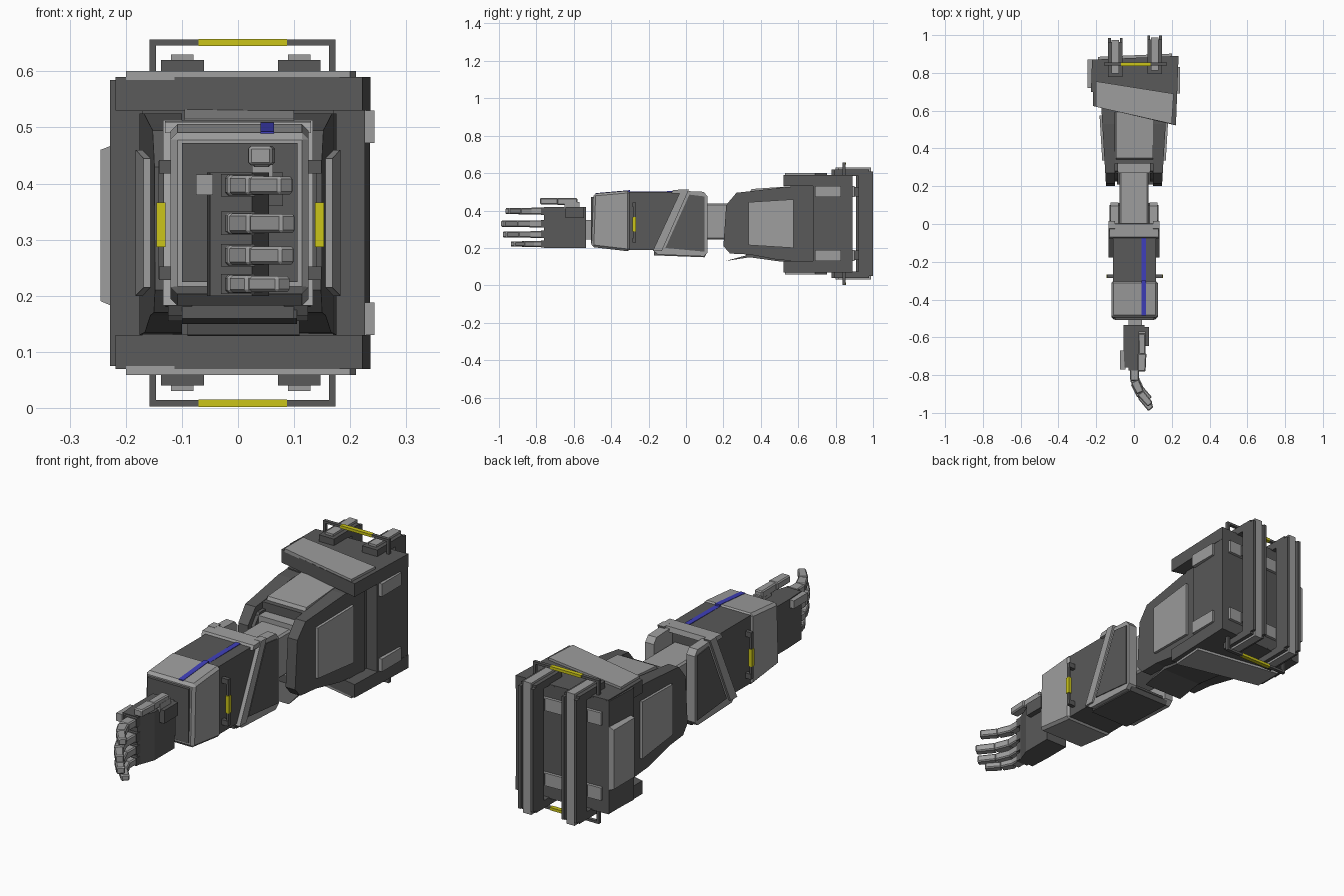
import bpy, bmesh, math
from mathutils import Vector

if "Cube" in bpy.data.objects:
    bpy.data.objects.remove(bpy.data.objects["Cube"])


def mat(name, r, g, b):
    m = bpy.data.materials.new(name)
    m.diffuse_color = (r, g, b, 1)
    m.use_nodes = True
    m.node_tree.nodes["Principled BSDF"].inputs["Base Color"].default_value = m.diffuse_color
    return m


DARK, LIGHT = mat("dark_grey", .1, .1, .1), mat("light_grey", .34, .34, .34)
YELLOW, BLUE = mat("yellow", .6, .56, .01), mat("blue", .05, .05, .5)


def prism(name, pts, axis, lo, hi, m=DARK, warp=None, bevel=0):
    """Extrude a 2D outline along an axis (x: y,z  y: x,z  z: x,y)."""
    bm = bmesh.new()

    def place(p, d):
        v = list(p)
        v.insert("xyz".index(axis), d)
        return warp(*v) if warp else v
    a = [bm.verts.new(place(p, lo)) for p in pts]
    b = [bm.verts.new(place(p, hi)) for p in pts]
    bm.faces.new(a)
    bm.faces.new(b[::-1])
    for i in range(len(pts)):
        j = (i + 1) % len(pts)
        bm.faces.new((a[j], a[i], b[i], b[j]))
    bmesh.ops.recalc_face_normals(bm, faces=bm.faces)
    me = bpy.data.meshes.new(name)
    bm.to_mesh(me)
    bm.free()
    ob = bpy.data.objects.new(name, me)
    bpy.context.collection.objects.link(ob)
    me.materials.append(m)
    if bevel:
        mod = ob.modifiers.new("bevel", 'BEVEL')
        mod.width, mod.segments = bevel, 1
    return ob


def box(name, x0, x1, y0, y1, z0, z1, m=DARK, **kw):
    return prism(name, [(x0, y0), (x1, y0), (x1, y1), (x0, y1)], 'z', z0, z1, m, **kw)


ZC = .33  # mirror height of the shoulder

# Shoulder block with slanted flanges above and below
prism("shoulder_body", [(-.228, .7), (.226, .68), (.235, .89), (-.222, .87)], 'z', .075, .585)
prism("shoulder_core", [(-.17, .6), (.17, .56), (.17, .72), (-.17, .72)], 'z', .13, .53)
for tag, s in (("top", 1), ("bottom", -1)):
    def zz(h, s=s):
        return ZC + s * h
    prism(tag + "_flange", [(-.218, .625), (.222, .522), (.236, .89), (-.218, .87)],
          'z', zz(.2), zz(.26))
    prism(tag + "_plate", [(-.2, .62), (.2, .53), (.21, .69), (-.2, .755)],
          'z', zz(.255), zz(.271), LIGHT)
    # light pads on the side and the back
    z0, z1 = sorted((zz(.142), zz(.2)))
    box(tag + "_side_pad", .22, .243, .69, .83, z0, z1, LIGHT)
    prism(tag + "_back_pad", [(-.19, .8), (.2, .8), (.2, .902), (-.19, .885)], 'z', z0, z1, LIGHT)
    # carrying handle with yellow grip
    for x in (-.152, .168):
        z0, z1 = sorted((zz(.23), zz(.326)))
        box(tag + "_handle_leg", x - .006, x + .006, .838, .854, z0, z1)
    z0, z1 = sorted((zz(.316), zz(.327)))
    box(tag + "_handle_bar", -.158, .174, .838, .854, z0, z1)
    box(tag + "_handle_grip", -.07, .087, .836, .856, z0 - .0008, z1 + .0008, YELLOW)
prism("left_side_panel", [(.72, .18), (.87, .18), (.87, .47), (.72, .47)], 'x', -.245, -.22, LIGHT,
      warp=lambda x, y, z: (x, y, ZC + (z - ZC) * (.93 if x < -.23 else 1)))

# Back rails: dark C-shaped channels with light inserts
for x, d in ((-.099, -.012), (.109, .003)):
    def c_rail(y0, yi, yo, h, hi):
        return [(y0 + d, ZC + h), (yo + d, ZC + h), (yo + d, ZC - h), (y0 + d, ZC - h),
                (y0 + d, ZC - hi), (yi + d, ZC - hi), (yi + d, ZC + hi), (y0 + d, ZC + hi)]
    prism("back_rail", c_rail(.79, .92, .975, .29, .255), 'x', x - .038, x + .038)
    prism("rail_insert", c_rail(.81, .94, .985, .3, .27), 'x', x - .02, x + .02, LIGHT)
    for sx in (-1, 1):
        box("rail_rim", x + sx * .031 - .007, x + sx * .031 + .007, .96 + d, .996 + d, .05, .61)
    for z in (.16, .5):
        box("rail_bracket", x - .025, x + .025, .86, .94, z - .025, z + .025)

# Upper arm: middle block and chamfered side slabs that widen to the back
box("upper_arm_core", -.105, .105, .32, .7, .16, .5)
slab = [(.2, .21), (.215, .43), (.27, .495), (.36, .505), (.53, .525), (.66, .525),
        (.66, .13), (.5, .135), (.34, .165), (.235, .17)]
panel = [(.335, .215), (.335, .445), (.575, .46), (.575, .2)]
for s, side in ((-1, "left"), (1, "right")):
    def widen(x, y, z, s=s):
        return (s * (x + (y - .2) * .06 if x > .12 else x), y, z)
    prism(side + "_upper_arm_slab", slab, 'x', .1, .148, DARK, widen)
    prism(side + "_upper_arm_panel", panel, 'x', .14, .16, LIGHT, widen)
    prism(side + "_slab_lining", [(.225, .22), (.24, .42), (.28, .47), (.36, .47), (.36, .2)],
          'x', .085, .105, DARK, widen)
prism("upper_arm_top_plate", [(.34, .495), (.35, .515), (.59, .532), (.6, .5)], 'x', -.095, .1, LIGHT)
prism("upper_arm_bottom_plate", [(.21, .13), (.34, .165), (.6, .15), (.6, .128), (.5, .128), (.34, .15)],
      'x', -.09, .11)

# Elbow link
box("elbow_link", -.076, .078, -.04, .4, .245, .438, LIGHT, bevel=.008)
box("elbow_collar", -.095, .095, .27, .34, .22, .46, LIGHT)

# Forearm middle
box("forearm_core", -.112, .116, -.32, -.03, .19, .5)
box("forearm_inner_floor", -.1, .1, -.17, .1, .16, .19)

# Forearm rear shell: side walls with slanted bands, open to the back
wall = [(-.175, .185), (-.02, .505), (.095, .5), (.115, .475), (.115, .175), (.095, .155), (-.15, .165)]
inset = [(-.11, .2), (.018, .485), (.1, .475), (.1, .18)]
band = [(-.178, .183), (-.025, .513), (.016, .513), (-.13, .183)]
for s, side in ((-1, "left"), (1, "right")):
    for part, pts, lo, hi, m in (("wall", wall, .082, .125, LIGHT), ("inset", inset, .11, .129, DARK),
                                 ("band", band, .1, .134, LIGHT)):
        prism(f"{side}_forearm_{part}", pts, 'x', s * lo, s * hi, m)
    # side grip bars
    x = .004 + s * .141
    box(side + "_grip_rod", x - .005, x + .005, -.282, -.27, .23, .44)
    box(side + "_grip", x - .008, x + .008, -.285, -.267, .287, .366, YELLOW)
    for z in (.24, .43):
        box(side + "_grip_mount", *sorted((s * .1, x + s * .004)), -.285, -.267, z - .012, z + .012)
prism("forearm_top_strap", [(-.08, .49), (-.07, .51), (0, .513), (.005, .49)], 'x', -.13, .13, LIGHT)
prism("forearm_bottom_plate", [(-.165, .19), (-.16, .16), (.1, .15), (.11, .17), (.1, .18)], 'x', -.1, .105)
box("forearm_back_wall", -.09, .09, -.06, -.02, .18, .5)

# Wrist cuff with dark front face
cuff = [(-.505, .205), (-.495, .49), (-.3, .507), (-.3, .181)]
prism("wrist_cuff", cuff, 'x', -.12, .126, LIGHT, bevel=.012)
box("cuff_front_face", -.1, .106, -.509, -.47, .225, .472)
for y0, y1, z0, z1 in ((-.485, -.3, .493, .509), (-.3, -.07, .5005, .5035)):
    prism("blue_stripe", [(y0, z0 - .01), (y0, z0), (y1, z1), (y1, z1 - .01)], 'x', .04, .064, BLUE)

# Hand: wrist, palm and knuckle blocks
box("wrist", -.03, .042, -.56, -.49, .245, .35, LIGHT)
prism("palm", [(-.05, -.76), (.025, -.76), (.055, -.68), (.055, -.535), (-.055, -.535), (-.055, -.66)],
      'z', .2, .42)
box("thumb_base", .03, .08, -.645, -.545, .36, .42)
box("hand_back_pad", -.075, -.045, -.77, -.67, .38, .416, LIGHT)


# Fingers: tapered segments curling towards +x
def segment(name, p, q, w, h, z, m=LIGHT):
    d = (Vector(q) - Vector(p)).normalized()
    n = Vector((-d.y, d.x)) * w
    p, q = Vector(p), Vector(q)
    prism(name, [p - n, q - n * .88, q + n * .88, p + n], 'z', z - h, z + h, m, bevel=.005)


for z, k, h in ((.397, .9, .018), (.329, 1, .019), (.272, .96, .018), (.221, .78, .016)):
    path = [(.002, -.745), (.004, -.84), (.035, -.91), (.09, -.98)]
    path = [(x * (.6 + .4 * k), -.745 + (y + .745) * k) for x, y in path]
    for i in range(3):
        segment(f"finger_segment_{i + 1}", path[i], path[i + 1], .026 - .003 * i, h - .001 * i, z)
    box("knuckle", -.03, .03, -.775, -.74, z - h - .002, z + h + .002)

# Thumb lying along the top edge
box("thumb_root", .025, .062, -.65, -.57, .41, .446, LIGHT)
segment("thumb_segment_1", (.042, -.58), (.042, -.69), .02, .018, .448)
segment("thumb_segment_2", (.042, -.685), (.04, -.78), .024, .017, .45)
